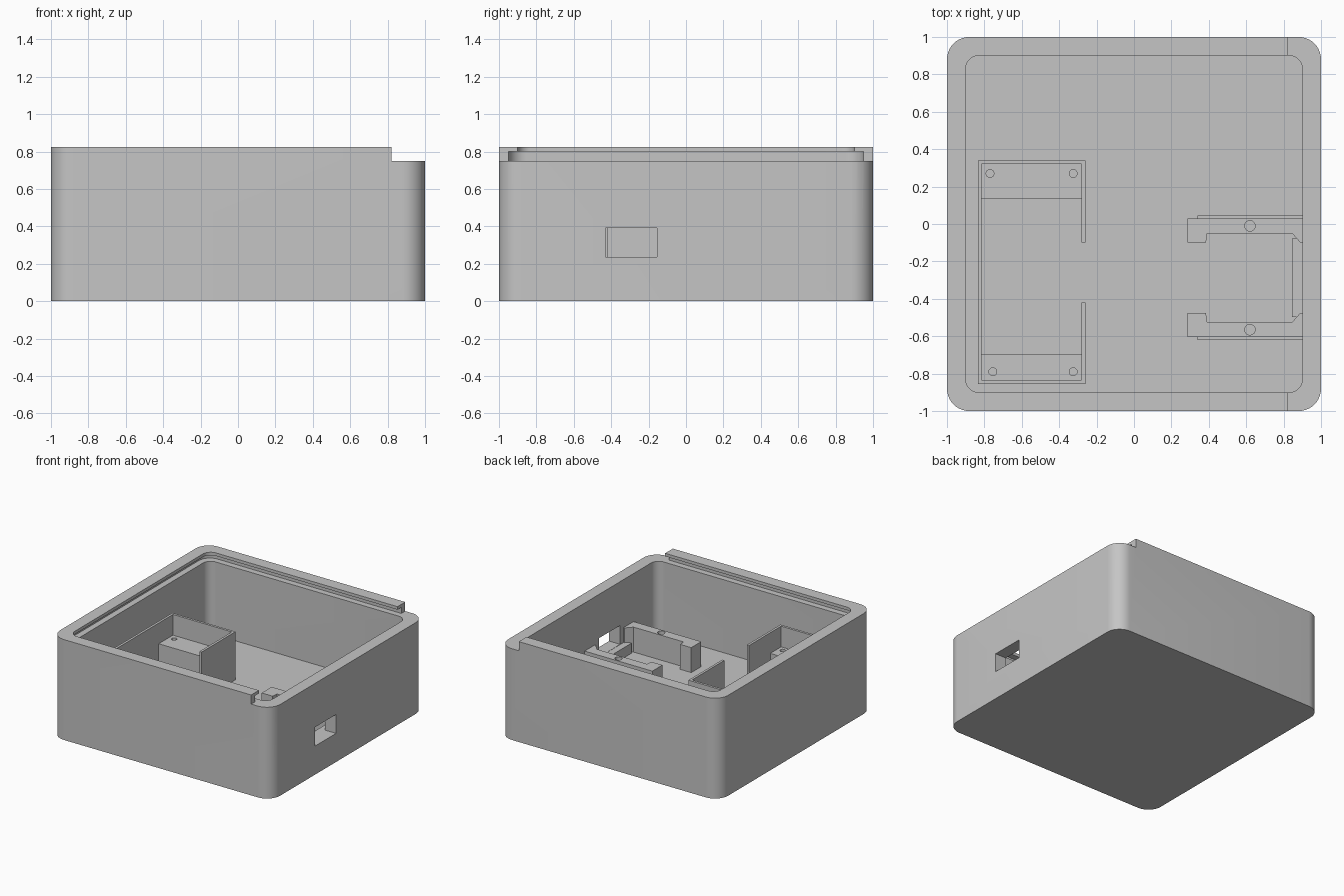
import bpy
import bmesh
from math import cos, sin, pi

if "Cube" in bpy.data.objects:
    bpy.data.objects.remove(bpy.data.objects["Cube"], do_unlink=True)

grey = bpy.data.materials.new("plain grey")
grey.use_nodes = True
grey.diffuse_color = (0.56, 0.56, 0.56, 1)
grey.node_tree.nodes["Principled BSDF"].inputs["Base Color"].default_value = grey.diffuse_color

FLOOR = 0.15      # top of the inside floor
RIM = 0.75        # ledge the sliding lid rests on
TOP = 0.825
SINK = 0.03       # overlap of fittings into the floor
MID = -0.2875     # centre line of the port and its holder


def prism(name, outline, z0, z1):
    """Extrude a flat outline between two heights."""
    bm = bmesh.new()
    face = bm.faces.new([bm.verts.new((x, y, z0)) for x, y in outline])
    up = bmesh.ops.extrude_face_region(bm, geom=[face])["geom"]
    bmesh.ops.translate(bm, vec=(0, 0, z1 - z0),
                        verts=[v for v in up if isinstance(v, bmesh.types.BMVert)])
    bmesh.ops.recalc_face_normals(bm, faces=bm.faces)
    mesh = bpy.data.meshes.new(name)
    bm.to_mesh(mesh)
    bm.free()
    mesh.materials.append(grey)
    obj = bpy.data.objects.new(name, mesh)
    bpy.context.collection.objects.link(obj)
    return obj


def rect(x0, x1, y0, y1):
    return [(x0, y0), (x1, y0), (x1, y1), (x0, y1)]


def rounded(x0, x1, y0, y1, r, steps=10):
    centres = [(x1 - r, y1 - r), (x0 + r, y1 - r), (x0 + r, y0 + r), (x1 - r, y0 + r)]
    return [(cx + r * cos((q + i / steps) * pi / 2), cy + r * sin((q + i / steps) * pi / 2))
            for q, (cx, cy) in enumerate(centres) for i in range(steps + 1)]


def circle(x, y, r, n=24):
    return [(x + r * cos(2 * pi * i / n), y + r * sin(2 * pi * i / n)) for i in range(n)]


def activate(obj):
    bpy.ops.object.select_all(action='DESELECT')
    obj.select_set(True)
    bpy.context.view_layer.objects.active = obj


def cut(obj, outline, z0, z1):
    """Subtract a prism and discard the cutter."""
    cutter = prism("cutter", outline, z0, z1)
    cutter.hide_render = True
    mod = obj.modifiers.new("cut", 'BOOLEAN')
    mod.operation = 'DIFFERENCE'
    mod.solver = 'EXACT'
    mod.object = cutter
    activate(obj)
    bpy.ops.object.modifier_apply(modifier=mod.name)
    bpy.data.objects.remove(cutter, do_unlink=True)


# Box shell: cavity, lid groove, top opening, lowered end and port
shell = prism("box_shell", rounded(-1, 1, -1, 1, 0.12), 0, TOP)
cut(shell, rect(0.82, 1.2, -1.2, 1.2), RIM, 1)
cut(shell, rounded(-0.9, 0.9, -0.9, 0.9, 0.07), FLOOR, 0.78)
cut(shell, rounded(-0.95, 1.3, -0.95, 0.95, 0.1), RIM, 0.8)
cut(shell, rounded(-0.9, 1.3, -0.9, 0.9, 0.07), 0.77, 1)
cut(shell, rect(0.8, 1.2, -0.43, -0.155), 0.235, 0.39)
activate(shell)
bpy.ops.object.shade_smooth_by_angle(angle=0.5)

# Tray: thin walls with a gap on the inner side
base = FLOOR - SINK
X0, X1, Y0, Y1, T = -0.835, -0.26, -0.855, 0.34, 0.02
prism("tray_wall", [
    (X1, -0.1), (X1, Y1), (X0, Y1), (X0, Y0), (X1, Y0), (X1, -0.42),
    (X1 - T, -0.42), (X1 - T, Y0 + T), (X0 + T, Y0 + T),
    (X0 + T, Y1 - T), (X1 - T, Y1 - T), (X1 - T, -0.1)], base, 0.545)

# Raised tray platforms with screw holes
for name, y0, y1, hole_y, hole_x in (
        ("back_platform", 0.135, Y1 - T / 2, 0.27, -0.77),
        ("front_platform", Y0 + T / 2, -0.695, -0.79, -0.755)):
    platform = prism(name, rect(X0 + T / 2, X1 - T / 2, y0, y1), base, 0.375)
    for x in (hole_x, -0.325):
        cut(platform, circle(x, hole_y, 0.021), 0.25, 0.5)

# Port holder: two mirrored arms with end lips, and thin side plates
ARM = [(0.285, 0.03), (0.91, 0.03), (0.91, -0.1), (0.89, -0.1), (0.845, -0.05),
       (0.39, -0.05), (0.385, -0.1), (0.285, -0.1)]
for side, flip in (("back", False), ("front", True)):
    def place(points):
        return [(x, 2 * MID - y if flip else y) for x, y in points]
    arm = prism(side + "_holder_arm", place(ARM), base, 0.355)
    cut(arm, place(circle(0.62, -0.01, 0.028)), 0.22, 0.5)
    prism(side + "_holder_plate", place(rect(0.34, 0.91, 0.025, 0.045)), base, 0.3)

# Sill below the port
prism("port_sill", rect(0.845, 0.91, MID - 0.21, MID + 0.21), base, 0.233)
